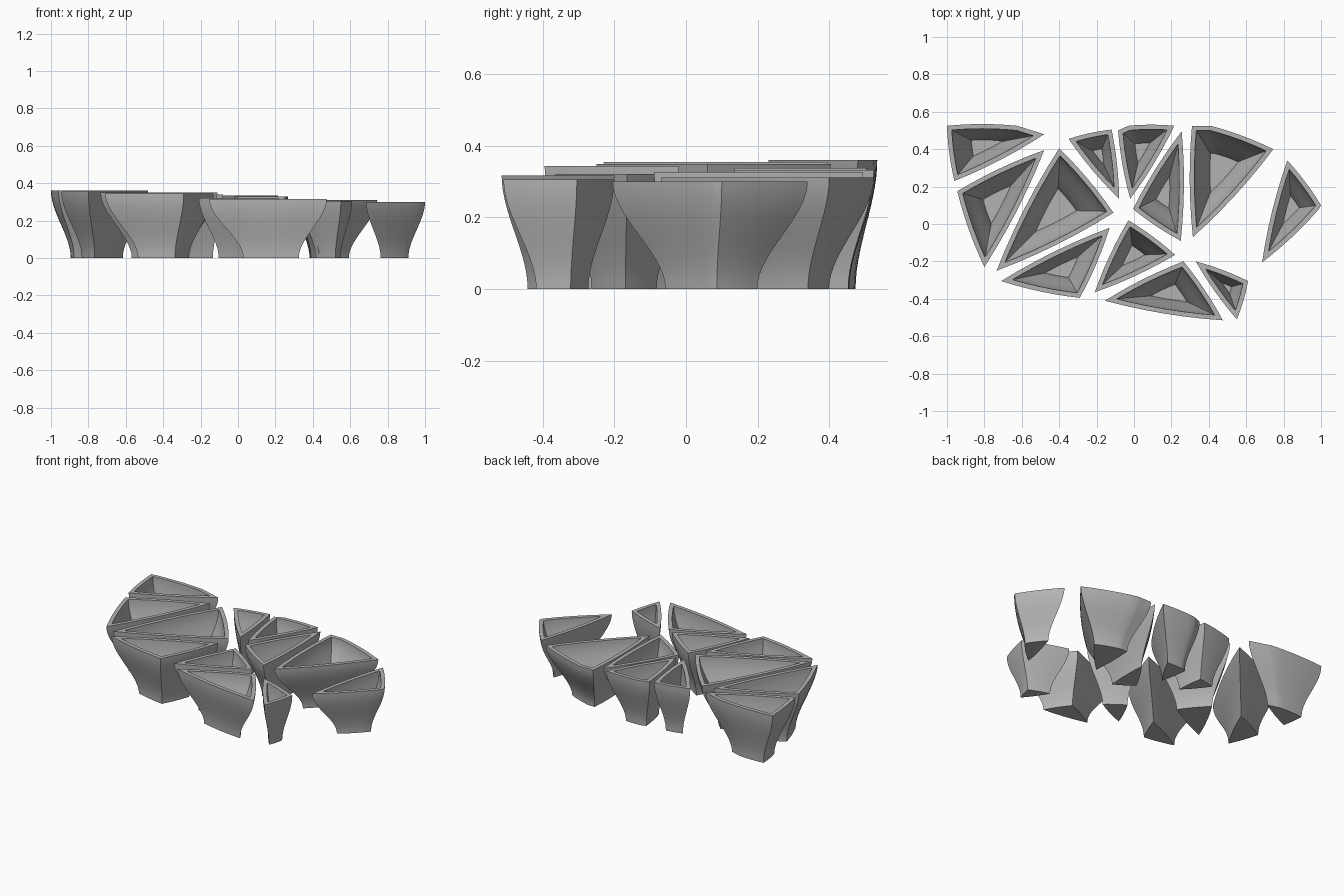
import bpy, bmesh
from mathutils import Vector

cube = bpy.data.objects.get("Cube")
if cube:
    bpy.data.objects.remove(cube, do_unlink=True)

mat = bpy.data.materials.new("plain_grey")
mat.use_nodes = True
GREY = (0.45, 0.45, 0.45, 1)
mat.diffuse_color = GREY
mat.node_tree.nodes["Principled BSDF"].inputs["Base Color"].default_value = GREY

WALL, FLOOR, FOOT, BULGE = 0.025, 0.025, 0.47, 0.025
LEVELS, STEPS = 14, 6

# Rim corners of each pot, ordered from the tallest to the lowest
POTS = {
    "back_left_pot": [(-1, .525), (-.625, .525), (-.48, .48), (-.96, .23)],
    "left_pot": [(-.48, .395), (-.945, .175), (-.80, -.23)],
    "large_left_pot": [(-.40, .405), (-.11, .06), (-.735, -.25)],
    "front_left_pot": [(-.13, -.02), (-.71, -.305), (-.29, -.395)],
    "back_small_pot": [(-.35, .455), (-.12, .505), (-.08, .135)],
    "back_middle_pot": [(-.085, .50), (-.03, .525), (.215, .525), (-.02, .135)],
    "centre_pot": [(.255, .495), (-.005, .08), (.25, -.09)],
    "front_middle_pot": [(-.03, .02), (.22, -.165), (-.21, -.365)],
    "front_right_pot": [(.265, -.20), (.475, -.515), (-.155, -.41)],
    "back_right_pot": [(.31, .525), (.41, .525), (.745, .40), (.315, -.07)],
    "front_small_pot": [(.33, -.20), (.61, -.305), (.55, -.51)],
    "right_pot": [(.82, .34), (1, .10), (.985, .075), (.685, -.205)],
}


def cross(a, b):
    return a.x * b.y - a.y * b.x


def outline(corners):
    """Counter-clockwise rim outline with gently bowed long sides, and its centroid."""
    pts = [Vector(c) for c in corners]
    if sum(cross(a, b) for a, b in zip(pts, pts[1:] + pts[:1])) < 0:
        pts.reverse()
    ring = []
    for a, b in zip(pts, pts[1:] + pts[:1]):
        d = b - a
        out = Vector((d.y, -d.x)) * (BULGE if d.length > .2 else 0)
        for i in range(STEPS):
            t = i / STEPS
            ring.append(a + d * t + out * 4 * t * (1 - t))
    area, centre = 0, Vector((0, 0))
    for a, b in zip(ring, ring[1:] + ring[:1]):
        w = cross(a, b)
        area += w
        centre += (a + b) * w / 3
    return ring, centre / area


def inset(ring, dist):
    """Move an outline inwards by an even distance, mitred at the corners."""
    result = []
    for i, p in enumerate(ring):
        d1 = (p - ring[i - 1]).normalized()
        d2 = (ring[(i + 1) % len(ring)] - p).normalized()
        n1, n2 = Vector((-d1.y, d1.x)), Vector((-d2.y, d2.x))
        result.append(p + (n1 + n2) * dist / (1 + n1.dot(n2)))
    return result


def make_pot(name, corners, height):
    ring, centre = outline(corners)
    bm = bmesh.new()

    def add_ring(z, wall):
        t = z / height
        scale = FOOT + (1 - FOOT) * t * t * (3 - 2 * t)
        pts = [centre + (p - centre) * scale for p in ring]
        if wall:
            pts = inset(pts, wall)
        return [bm.verts.new((p.x, p.y, z)) for p in pts]

    # Outer wall upwards, across the rim, then inner wall down to the floor
    rings = [add_ring(height * i / LEVELS, 0) for i in range(LEVELS + 1)]
    rings += [add_ring(height + (FLOOR - height) * i / LEVELS, WALL)
              for i in range(LEVELS + 1)]
    n = len(ring)
    for low, high in zip(rings, rings[1:]):
        for i in range(n):
            j = (i + 1) % n
            bm.faces.new((low[i], low[j], high[j], high[i]))
    bm.faces.new(rings[0][::-1])
    bm.faces.new(rings[-1])
    mesh = bpy.data.meshes.new(name)
    bm.to_mesh(mesh)
    bm.free()
    mesh.materials.append(mat)
    obj = bpy.data.objects.new(name, mesh)
    bpy.context.collection.objects.link(obj)
    bpy.ops.object.select_all(action="DESELECT")
    obj.select_set(True)
    bpy.context.view_layer.objects.active = obj
    bpy.ops.object.shade_smooth_by_angle(angle=0.5)


for index, (name, corners) in enumerate(POTS.items()):
    make_pot(name, corners, 0.36 - 0.06 * index / (len(POTS) - 1))
